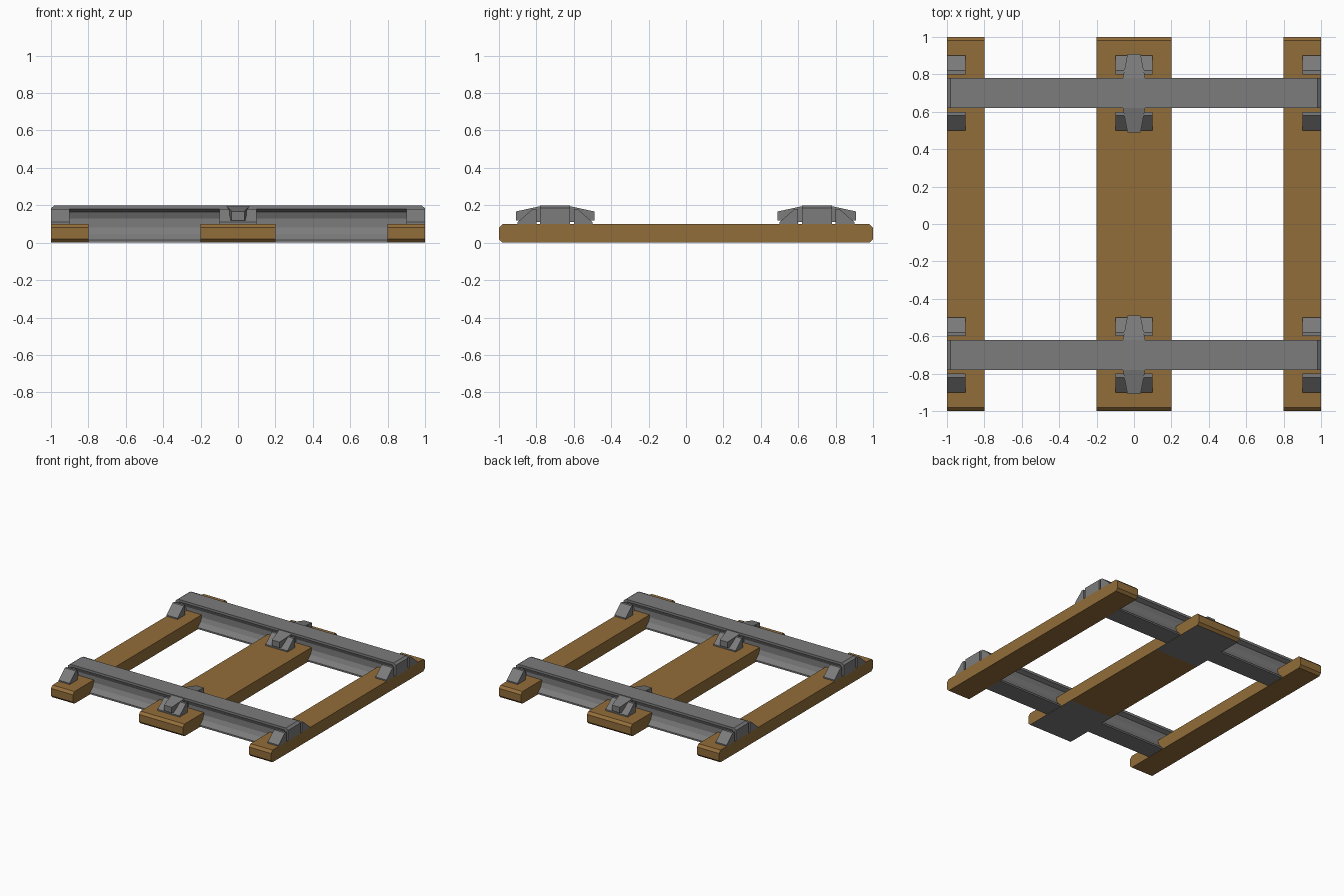
import bpy, bmesh

if "Cube" in bpy.data.objects:
    bpy.data.objects.remove(bpy.data.objects["Cube"])


def material(name, rgb):
    m = bpy.data.materials.new(name)
    m.diffuse_color = (*rgb, 1)
    m.use_nodes = True
    m.node_tree.nodes["Principled BSDF"].inputs["Base Color"].default_value = m.diffuse_color
    return m


WOOD = material("brown wood", (0.29, 0.155, 0.042))
STEEL = material("grey steel", (0.2, 0.2, 0.2))


def finish(name, bm, *mats):
    bmesh.ops.recalc_face_normals(bm, faces=bm.faces)
    me = bpy.data.meshes.new(name)
    bm.to_mesh(me)
    bm.free()
    for m in mats:
        me.materials.append(m)
    ob = bpy.data.objects.new(name, me)
    bpy.context.collection.objects.link(ob)
    return ob


def prism(profile, x0, x1):
    """Extrude a (y, z) outline along x."""
    bm = bmesh.new()
    face = bm.faces.new([bm.verts.new((x0, y, z)) for y, z in profile])
    new = bmesh.ops.extrude_face_region(bm, geom=[face])["geom"]
    bmesh.ops.translate(bm, vec=(x1 - x0, 0, 0),
                        verts=[v for v in new if isinstance(v, bmesh.types.BMVert)])
    return bm


# Sleepers with chamfered ends; the wide one has steel pads under both ends
c = 0.02
sleeper = [(-1, c), (-1 + c, 0), (1 - c, 0), (1, c), (1, 0.1 - c),
           (1 - c, 0.1), (-1 + c, 0.1), (-1, 0.1 - c)]
for name, x0, x1 in (("left_sleeper", -1, -0.8), ("middle_sleeper", -0.2, 0.2),
                     ("right_sleeper", 0.8, 1)):
    bm = prism(sleeper, x0, x1)
    if name == "middle_sleeper":
        for y in (-0.5, 0.5):
            bmesh.ops.bisect_plane(bm, geom=bm.verts[:] + bm.edges[:] + bm.faces[:],
                                   plane_co=(0, y, 0), plane_no=(0, 1, 0))
        for f in bm.faces:
            p = f.calc_center_median()
            if p.z < 0.001 and abs(p.y) > 0.5:
                f.material_index = 1
    finish(name, bm, WOOD, STEEL)

# Rail cross-section: flat head, hollowed web, flat foot
half = [(0.08, 0.002), (0.08, 0.015), (0.045, 0.045), (0.03, 0.08), (0.03, 0.13),
        (0.045, 0.165), (0.08, 0.18), (0.08, 0.2)]
rail = half + [(-y, z) for y, z in reversed(half)]

for side, yc in (("front", -0.7), ("back", 0.7)):
    finish(side + "_rail", prism([(yc + y, z) for y, z in rail], -0.98, 0.98), STEEL)
    for end, s in (("left", -1), ("right", 1)):
        # Solid rail end with its top edge chamfered
        bm = prism([(yc - 0.08, 0.09), (yc + 0.08, 0.09), (yc + 0.08, 0.2),
                    (yc - 0.08, 0.2)], s * 0.93, s)
        for v in bm.verts:
            if abs(v.co.x) > 0.99 and v.co.z > 0.19:
                v.co.z = 0.185
        top = [v for v in bm.verts if abs(v.co.x) < 0.95 and v.co.z > 0.19]
        for v in top:
            v.co.z = 0.2
        # shift the chamfer so it only takes the last 0.02
        for v in top:
            v.co.x = s * 0.98
        finish(f"{side}_rail_{end}_end", bm, STEEL)

    for d in (-1, 1):
        tag = f"{side}_{'outer' if d * yc > 0 else 'inner'}"
        # Wedge blocks beside the rail
        wedge = [(yc + d * y, z) for y, z in ((0.1, 0.098), (0.2, 0.098), (0.2, 0.11), (0.12, 0.18), (0.1, 0.18))]
        for name, x0, x1 in (("left", -1, -0.9), ("middle", -0.1, 0.1), ("right", 0.9, 1)):
            finish(f"{tag}_{name}_wedge", prism(wedge, x0, x1), STEEL)
        # Clip arm, tapering towards its tip
        arm = [(yc + d * y, z) for y, z in
               ((0.03, 0.11), (0.08, 0.11), (0.21, 0.12), (0.21, 0.167), (0.08, 0.195), (0.03, 0.195))]
        bm = prism(arm, -0.06, 0.06)
        for v in bm.verts:
            if abs(v.co.y - yc) > 0.2:
                v.co.x *= 0.58
        finish(tag + "_clip_arm", bm, STEEL)
